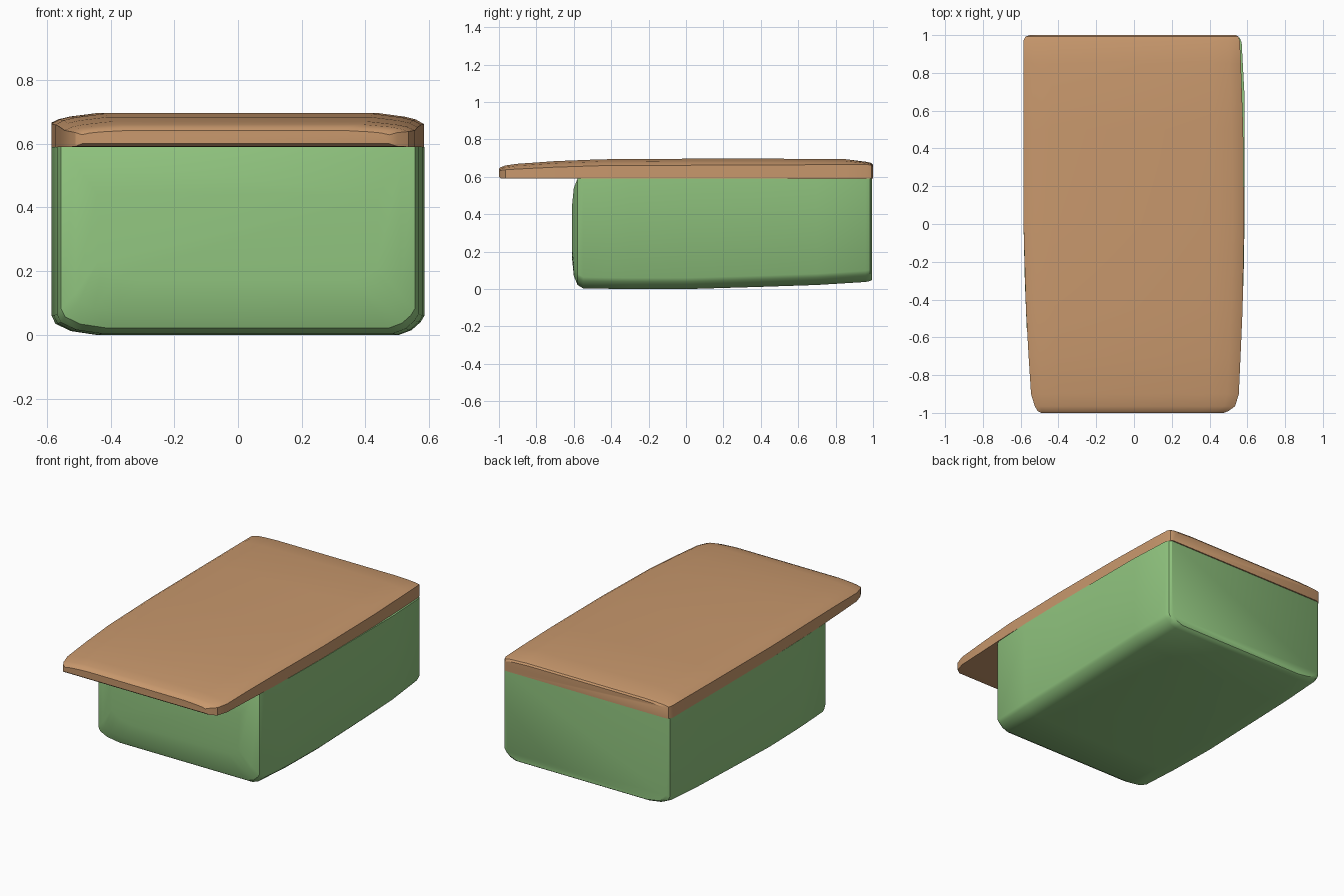
import bpy
import bmesh
import math

cube = bpy.data.objects.get("Cube")
if cube:
    bpy.data.objects.remove(cube, do_unlink=True)


def material(name, rgb):
    m = bpy.data.materials.new(name)
    m.use_nodes = True
    color = (*rgb, 1)
    m.diffuse_color = color
    bsdf = m.node_tree.nodes["Principled BSDF"]
    bsdf.inputs["Base Color"].default_value = color
    bsdf.inputs["Roughness"].default_value = 0.8
    return m


def loft(name, rings, mat):
    """Join matching cross-sections from front to back and cap the ends."""
    bm = bmesh.new()
    loops = [[bm.verts.new(p) for p in ring] for ring in rings]
    n = len(loops[0])
    for a, b in zip(loops, loops[1:]):
        for i in range(n):
            j = (i + 1) % n
            bm.faces.new((a[i], a[j], b[j], b[i]))
    bm.faces.new(loops[0])
    bm.faces.new(loops[-1])
    bmesh.ops.recalc_face_normals(bm, faces=bm.faces)
    mesh = bpy.data.meshes.new(name)
    bm.to_mesh(mesh)
    bm.free()
    mesh.materials.append(mat)
    obj = bpy.data.objects.new(name, mesh)
    bpy.context.collection.objects.link(obj)
    bpy.ops.object.select_all(action="DESELECT")
    obj.select_set(True)
    bpy.context.view_layer.objects.active = obj
    bpy.ops.object.shade_smooth_by_angle(angle=math.radians(32))
    return obj


def body_ring(y, left, right, low, high):
    # Flat top, softened lower edges
    return [(left, y, high), (left, y, low + 0.06), (left + 0.012, y, low + 0.035),
            (left + 0.06, y, low + 0.012), (left + 0.14, y, low),
            (right - 0.08, y, low), (right - 0.04, y, low + 0.015),
            (right - 0.012, y, low + 0.04), (right, y, low + 0.06), (right, y, high)]


def lid_ring(y, left, right, low, side, high):
    # Flat underside, upright sides, gently crowned top
    rise = high - side
    return [(left, y, low), (left, y, side), (left + 0.025, y, side + rise * 0.4),
            (left + 0.06, y, side + rise * 0.65), (left + 0.15, y, high),
            (right - 0.15, y, high), (right - 0.06, y, side + rise * 0.65),
            (right - 0.025, y, side + rise * 0.4), (right, y, side), (right, y, low)]


green = material("soft green", (0.285, 0.565, 0.215))
tan = material("warm tan", (0.58, 0.315, 0.152))

# Box body: bulging front, floor rising toward the back
body = [(-0.610, -0.44, 0.44, 0.17, 0.44), (-0.600, -0.51, 0.51, 0.07, 0.54),
        (-0.580, -0.555, 0.555, 0.022, 0.59), (-0.550, -0.568, 0.566, 0.004, 0.59),
        (-0.300, -0.578, 0.580, 0.0, 0.59), (0.0, -0.585, 0.585, 0.0, 0.59),
        (0.400, -0.585, 0.585, 0.012, 0.59), (0.700, -0.585, 0.584, 0.022, 0.59),
        (0.960, -0.584, 0.570, 0.038, 0.59), (0.985, -0.578, 0.560, 0.043, 0.59),
        (0.995, -0.560, 0.545, 0.050, 0.59)]
loft("box_body", [body_ring(*s) for s in body], green)

# Lid: overhanging front that thins to a rounded lip
lid = [(-1.0, -0.49, 0.475, 0.600, 0.628, 0.642), (-0.990, -0.51, 0.50, 0.592, 0.635, 0.652),
       (-0.965, -0.525, 0.535, 0.59, 0.638, 0.661), (-0.900, -0.545, 0.555, 0.59, 0.642, 0.670),
       (-0.700, -0.558, 0.564, 0.59, 0.652, 0.684), (-0.450, -0.572, 0.575, 0.59, 0.660, 0.694),
       (0.0, -0.585, 0.583, 0.59, 0.662, 0.697), (0.500, -0.586, 0.578, 0.59, 0.664, 0.697),
       (0.850, -0.586, 0.566, 0.59, 0.666, 0.695), (0.970, -0.586, 0.560, 0.59, 0.666, 0.680),
       (0.992, -0.575, 0.553, 0.59, 0.662, 0.674), (1.0, -0.550, 0.538, 0.592, 0.652, 0.664)]
loft("lid", [lid_ring(*s) for s in lid], tan)
